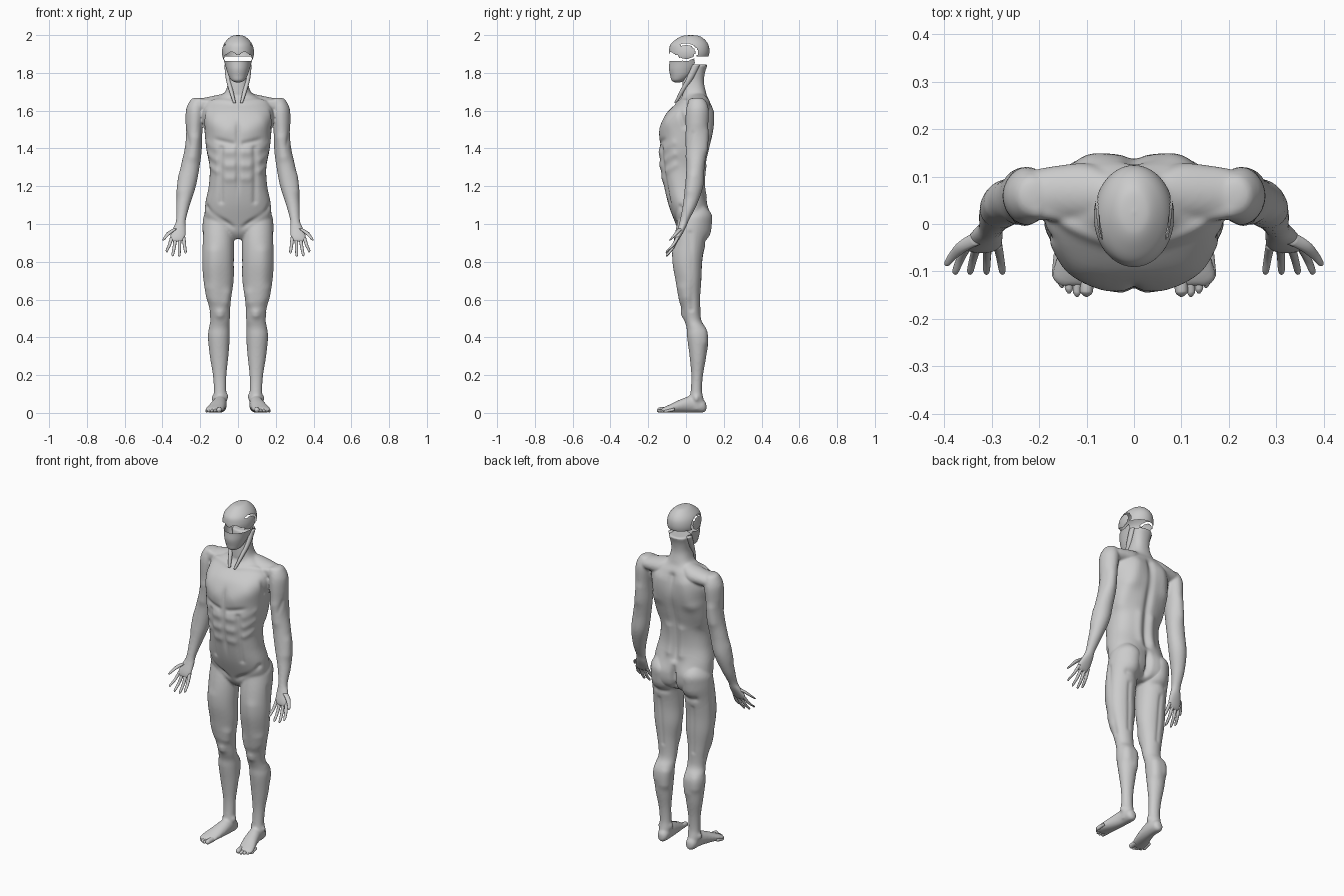
import bpy, bmesh, math
from mathutils import Vector

X, Y, Z = Vector((1, 0, 0)), Vector((0, 1, 0)), Vector((0, 0, 1))


def resample(keys, steps):
    """Catmull-Rom through the key sections."""
    out = []
    for i in range(len(keys) - 1):
        a, b, c, d = keys[max(i - 1, 0)], keys[i], keys[i + 1], keys[min(i + 2, len(keys) - 1)]
        for s in range(steps):
            t = s / steps
            out.append([q + .5 * t * (r - p + t * (2 * p - 5 * q + 4 * r - w + t * (3 * (q - r) + w - p)))
                        for p, q, r, w in zip(a, b, c, d)])
    return out + [list(keys[-1])]


def loft(name, keys, u=X, v=Y, side=1, n=32, steps=6, power=1.0):
    """Skin of (super)elliptic sections given as (x, y, z, radius_u, radius_v)."""
    bm = bmesh.new()
    rings = []
    for x, y, z, ru, rv in resample(keys, steps):
        ring = []
        for k in range(n):
            a = 2 * math.pi * k / n
            c, s = math.cos(a), math.sin(a)
            p = Vector((x, y, z)) + u * max(ru, .001) * math.copysign(abs(c) ** power, c) \
                + v * max(rv, .001) * math.copysign(abs(s) ** power, s)
            p.x *= side
            ring.append(bm.verts.new(p))
        rings.append(ring)
    for r, q in zip(rings, rings[1:]):
        for k in range(n):
            bm.faces.new((r[k], r[(k + 1) % n], q[(k + 1) % n], q[k]))
    bm.faces.new(rings[0])
    bm.faces.new(rings[-1])
    bmesh.ops.recalc_face_normals(bm, faces=bm.faces)
    for f in bm.faces:
        f.smooth = True
    me = bpy.data.meshes.new(name)
    bm.to_mesh(me)
    bm.free()
    ob = bpy.data.objects.new(name, me)
    bpy.context.collection.objects.link(ob)
    return ob


# torso and neck: z, half width, front y, back y
torso = [(.92, .05, -.01, .06), (.95, .11, -.035, .10), (1.0, .17, -.055, .118), (1.1, .174, -.092, .112),
         (1.2, .155, -.117, .096), (1.3, .150, -.135, .102), (1.4, .168, -.140, .125), (1.5, .178, -.135, .145),
         (1.58, .188, -.108, .145), (1.64, .165, -.05, .13), (1.675, .10, -.022, .112), (1.70, .068, -.02, .105),
         (1.75, .054, -.018, .095), (1.80, .055, -.01, .10), (1.845, .06, .0, .115)]
parts = [loft("torso", [(0, (f + b) / 2, z, w, (b - f) / 2) for z, w, f, b in torso], power=.85, n=48)]

arm = [(.215, .06, 1.668, .015, .015), (.215, .06, 1.655, .036, .042), (.224, .06, 1.6, .046, .06),
       (.230, .057, 1.5, .042, .058), (.237, .058, 1.4, .045, .053), (.254, .05, 1.3, .05, .048),
       (.271, .043, 1.2, .048, .048), (.291, .02, 1.1, .036, .037), (.302, -.008, 1.02, .026, .024),
       (.309, -.022, .98, .034, .021), (.318, -.04, .94, .041, .017), (.322, -.05, .915, .037, .012),
       (.323, -.055, .905, .025, .006)]
shoulder = [(.0, .06, 1.65, .045, .045), (.05, .06, 1.652, .05, .045), (.1, .065, 1.64, .06, .045),
            (.17, .065, 1.63, .057, .04), (.22, .06, 1.625, .05, .035), (.24, .06, 1.62, .03, .02)]
leg = [(.11, .05, 1.1, .03, .04), (.108, .042, 1.05, .07, .075), (.105, .034, 1.0, .082, .082),
       (.105, .018, .9, .084, .084), (.106, .01, .8, .084, .078), (.103, .016, .7, .08, .067),
       (.101, .022, .6, .063, .055), (.095, .034, .5, .052, .045), (.099, .053, .45, .055, .05),
       (.102, .06, .4, .057, .054), (.1, .063, .3, .049, .044), (.097, .059, .2, .036, .031),
       (.095, .055, .12, .033, .030), (.095, .055, .07, .036, .038), (.095, .055, .02, .03, .042)]
foot = [(.093, .108, .03, .012, .017), (.093, .09, .036, .030, .034), (.095, .03, .046, .036, .044),
        (.106, -.03, .036, .042, .035), (.121, -.085, .023, .047, .022), (.128, -.115, .016, .044, .015),
        (.13, -.13, .013, .03, .009)]
for s in (1, -1):
    parts += [loft("arm", arm, side=s), loft("shoulder", shoulder, Y, Z, s),
              loft("leg", leg, side=s), loft("foot", foot, X, Z, s)]

# fuse into one skin
bpy.ops.object.select_all(action='DESELECT')
for p in parts:
    p.select_set(True)
body = parts[0]
bpy.context.view_layer.objects.active = body
bpy.ops.object.join()
body.name = "body"
m = body.modifiers.new("fuse", 'REMESH')
m.mode, m.voxel_size, m.use_smooth_shade = 'VOXEL', .0065, True
bpy.ops.object.modifier_apply(modifier=m.name)
m = body.modifiers.new("soften", 'SMOOTH')
m.factor, m.iterations = .5, 5
bpy.ops.object.modifier_apply(modifier=m.name)

# muscles and grooves as strands: start, end, radius, swelling
front = [((.06, -.12, 1.5), (.12, -.10, 1.53), .05, .010), ((0, -.14, 1.57), (0, -.12, 1.1), .012, -.008),
         ((.03, -.14, 1.425), (.14, -.12, 1.45), .014, -.007), ((.16, -.03, 1.09), (.03, -.06, .98), .014, -.009),
         ((.085, -.12, 1.4), (.09, -.09, 1.12), .015, -.007), ((.03, -.04, 1.64), (.2, .02, 1.655), .015, .006),
         ((.188, -.04, 1.61), (.188, -.01, 1.52), .015, -.010)]
front += [((.03, -.135, z), (.055, -.13, z), .022, .006) for z in (1.38, 1.31, 1.24)]
front += [((.11, -.10, z), (.15, -.06, z + .03), .018, .005) for z in (1.28, 1.34, 1.40)]
back = [((0, .14, 1.62), (0, .10, 1.12), .022, -.014), ((.09, .14, 1.59), (.11, .13, 1.48), .045, .012),
        ((.04, .10, 1.3), (.04, .10, 1.15), .025, .008), ((.085, .12, 1.03), (.09, .11, .97), .06, .022),
        ((0, .13, 1.07), (0, .10, .93), .015, -.022), ((.05, .10, .905), (.13, .10, .91), .018, -.008),
        ((.13, .10, 1.45), (.14, .06, 1.35), .04, .008)]
limbs = [((.13, -.06, .85), (.125, -.03, .6), .035, .006), ((.055, -.02, .63), (.06, -.02, .59), .03, .008),
         ((.15, -.01, .66), (.15, 0, .62), .028, .006), ((.095, -.01, .53), (.095, -.01, .52), .022, .010),
         ((.065, .10, .42), (.07, .10, .35), .03, .008), ((.13, .10, .43), (.13, .10, .38), .026, .006),
         ((.187, .02, .95), (.15, .03, .55), .014, -.006), ((.11, .09, .85), (.1, .08, .58), .012, -.005),
         ((.265, .06, 1.6), (.268, .06, 1.54), .045, .006), ((.225, 0, 1.45), (.24, 0, 1.36), .03, .007),
         ((.24, .115, 1.48), (.25, .11, 1.40), .03, .006), ((.315, .03, 1.25), (.31, .02, 1.18), .03, .006),
         ((.28, .03, 1.48), (.265, 0, 1.42), .013, -.006), ((.13, .055, .08), (.132, .055, .075), .014, .008),
         ((.062, .05, .09), (.062, .05, .085), .014, .008)]
strands = []
for a, b, r, h in front + back + limbs:
    a, b = Vector(a), Vector(b)
    strands.append((a, b - a, (b - a).length_squared or 1e-9, r * r, h,
                    min(a.z, b.z) - 2.2 * r, max(a.z, b.z) + 2.2 * r))
moves = []
for v in body.data.vertices:
    p, h = Vector((abs(v.co.x), v.co.y, v.co.z)), 0
    for a, d, dd, rr, amount, lo, hi in strands:
        if lo < p.z < hi:
            w = p - a
            w = w - d * min(1, max(0, w.dot(d) / dd))
            q = w.length_squared / rr
            if q < 4.8:
                h += amount * math.exp(-q)
    moves.append(v.co + v.normal * h)
for v, co in zip(body.data.vertices, moves):
    v.co = co

# fingers, thumbs and toes
fingers = [(.288, .278, .843), (.309, .311, .827), (.330, .345, .829), (.350, .376, .85)]
toes = [(.100, -.147, .014), (.120, -.147, .009), (.137, -.140, .009), (.152, -.128, .009), (.165, -.112, .008)]
for s, tag in ((1, "left"), (-1, "right")):
    for i, (x0, x1, z1) in enumerate(fingers):
        mx, mz = x0 * .45 + x1 * .55, .93 * .45 + z1 * .55
        loft(f"{tag}_finger_{i + 1}", [(x0, -.043, .93, .010, .010), (mx, -.07, mz, .0085, .009),
             (x1, -.098, z1 + .01, .007, .007), (x1, -.104, z1, .002, .002)], side=s, n=12)
    loft(f"{tag}_thumb", [(.330, -.03, .975, .014, .014), (.358, -.045, .958, .015, .012),
         (.38, -.065, .935, .010, .009), (.393, -.082, .918, .007, .006), (.395, -.086, .912, .002, .002)],
         side=s, n=12)
    for i, (x, y, r) in enumerate(toes):
        loft(f"{tag}_toe_{i + 1}", [(x - .004, y + .05, .018, r, r), (x, y + .01, r + .002, r, r),
             (x, y, r + .001, r * .8, r * .8), (x, y - .007, r, .002, .002)], X, Z, s, n=12)
    # neck cords from behind the jaw to the breastbone
    loft(f"{tag}_neck_cord", [(.06, .055, 1.845, .012, .02), (.052, .02, 1.77, .013, .018),
         (.035, -.022, 1.70, .011, .013), (.018, -.055, 1.64, .007, .008)], side=s, n=12)

# head shell with eye opening, temple rims and open band at the back
head = loft("head", [(0, .025, 2.0, .003, .003), (0, .025, 1.995, .032, .045), (0, .022, 1.975, .058, .078),
            (0, .018, 1.95, .076, .100), (0, .017, 1.92, .084, .107), (0, .015, 1.89, .083, .105),
            (0, .008, 1.86, .073, .096), (0, -.01, 1.82, .062, .08), (0, -.025, 1.785, .05, .058),
            (0, -.04, 1.76, .034, .036), (0, -.045, 1.75, .012, .015)], n=96, steps=10)
bm = bmesh.new()
bm.from_mesh(head.data)


def is_open(c):
    eye = c.y < -.015 and abs(c.x) < .07 and 1.863 < c.z < 1.903 - .008 * math.cos(c.x * 90)
    band = c.y > .045 and 1.80 < c.z < 1.888
    e = ((c.y - .0) / .058) ** 2 + ((c.z - 1.91) / .043) ** 2
    rim = abs(c.x) > .05 and .72 < e < 1.15 and c.y > -.03
    return eye or band or rim


bmesh.ops.delete(bm, geom=[f for f in bm.faces if is_open(f.calc_center_median())], context='FACES')
bm.to_mesh(head.data)
bm.free()
